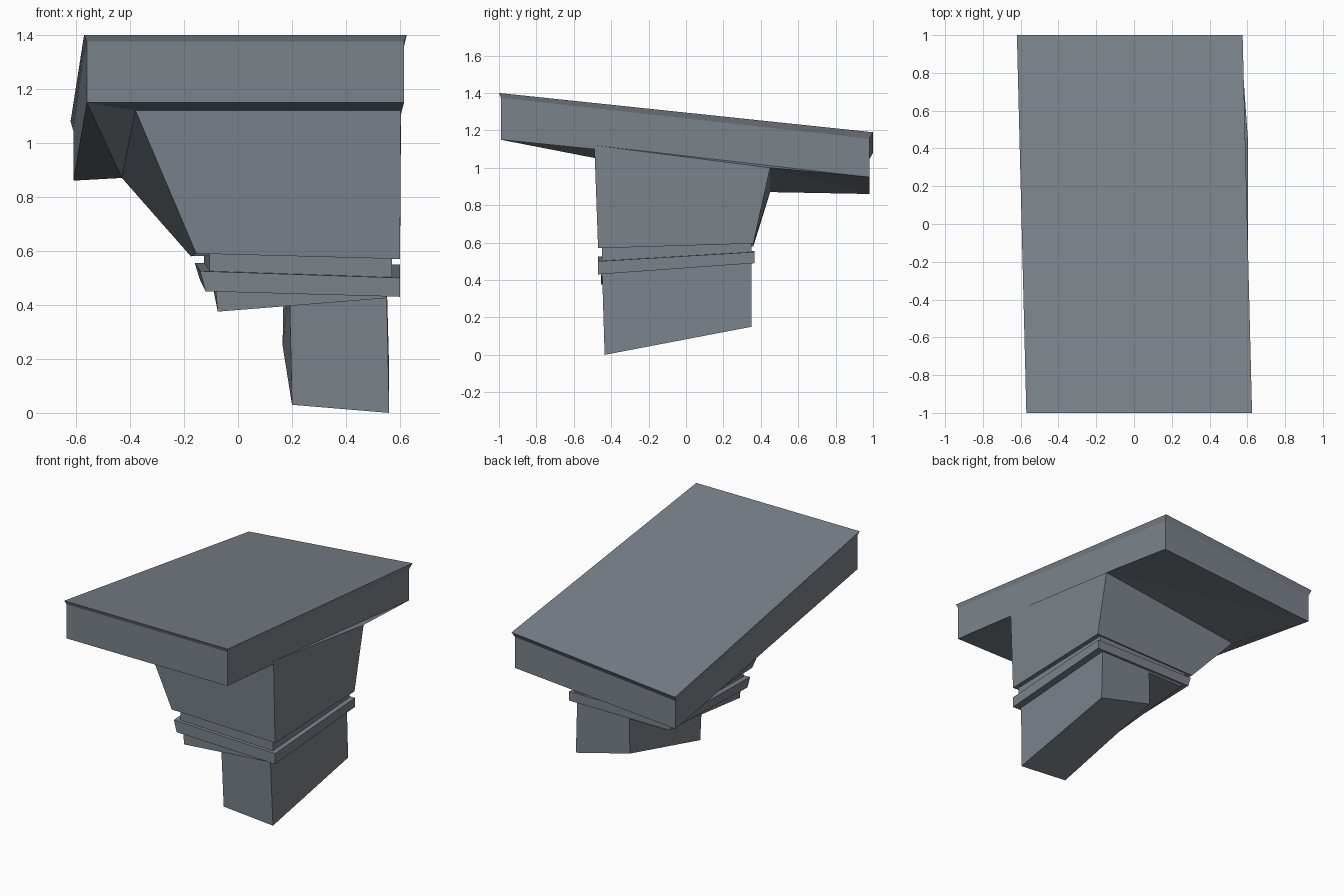
import bpy
import bmesh

cube = bpy.data.objects.get("Cube")
if cube:
    bpy.data.objects.remove(cube, do_unlink=True)

stone = bpy.data.materials.new("blue_grey_stone")
stone.use_nodes = True
colour = (0.195, 0.225, 0.255, 1)
stone.diffuse_color = colour
stone.node_tree.nodes["Principled BSDF"].inputs["Base Color"].default_value = colour


def section(left, height, right=0.55, front=-0.45, back=0.35,
            tilt=0.04, roll=0.0, twist=0.0, lean_left=-0.02, lean_right=0.0):
    """Four corners of a level cut. Tilt raises the back, roll raises the left side,
    twist raises the back left corner, and the leans shift the back corners sideways."""
    return [
        (left, front, height + roll),
        (right, front, height),
        (right + lean_right, back, height + tilt),
        (left + lean_left, back, height + tilt + roll + twist),
    ]


def slab_section(inset, height, tilt, twist):
    """A cut through the slab, drawn in evenly from its outer edge."""
    return section(left=-0.57 + inset, right=0.625 - inset,
                   front=-1 + inset, back=1 - inset * 2,
                   height=height, tilt=tilt, twist=twist,
                   lean_left=-0.05, lean_right=-0.05)


def loft(name, sections, split_band=None):
    """Skin a stack of sections, from the top down, and close both ends."""
    bm = bmesh.new()
    loops = [[bm.verts.new(point) for point in corners] for corners in sections]
    bm.faces.new(loops[0])
    bm.faces.new(loops[-1])
    split_faces = []
    for band, (upper, lower) in enumerate(zip(loops, loops[1:])):
        for i in range(4):
            j = (i + 1) % 4
            face = bm.faces.new((upper[j], lower[j], lower[i], upper[i]))
            if band == split_band:
                split_faces.append(face)
    bmesh.ops.triangulate(bm, faces=split_faces, quad_method='FIXED')
    bmesh.ops.recalc_face_normals(bm, faces=bm.faces)
    mesh = bpy.data.meshes.new(name)
    bm.to_mesh(mesh)
    bm.free()
    mesh.materials.append(stone)
    part = bpy.data.objects.new(name, mesh)
    bpy.context.scene.collection.objects.link(part)


# Twisted slab with a thin lip, flowing into the tapered capital
loft("slab_and_capital", [
    slab_section(inset=0, height=1.4, tilt=-0.21, twist=-0.11),
    slab_section(inset=0.01, height=1.375, tilt=-0.22, twist=-0.11),
    slab_section(inset=0.01, height=1.15, tilt=-0.2, twist=-0.09),
    section(left=-0.38, right=0.603, front=-0.49, back=0.45,
            height=1.12, tilt=-0.12, twist=-0.13, lean_left=-0.05),
    section(left=-0.155, right=0.6, front=-0.47, back=0.36,
            height=0.57, tilt=0.025, roll=0.02, twist=-0.035),
], split_band=2)

# Recessed neck under the capital
loft("neck", [
    section(left=-0.105, right=0.57, height=0.6, tilt=0),
    section(left=-0.105, right=0.57, height=0.48),
])

# Projecting moulding, rising towards the back
loft("moulding", [
    section(left=-0.14, right=0.6, front=-0.47, back=0.365,
            height=0.5, tilt=0.05, roll=0.025, twist=-0.02),
    section(left=-0.12, right=0.6, front=-0.47, back=0.365,
            height=0.43, tilt=0.06, roll=0.02, twist=-0.02),
])

# Broken stub of the full-width shaft
loft("broken_shaft_top", [
    section(left=-0.085, front=-0.455, height=0.48),
    section(left=-0.075, front=-0.455, height=0.425,
            tilt=0.055, roll=-0.05, twist=0.045),
])

# Narrow remaining piece of the shaft, ending in a slanted break
loft("broken_shaft", [
    section(left=0.19, height=0.48),
    section(left=0.2, right=0.56, front=-0.435, height=0,
            tilt=0.15, roll=0.03, twist=0.07, lean_left=-0.035),
])
